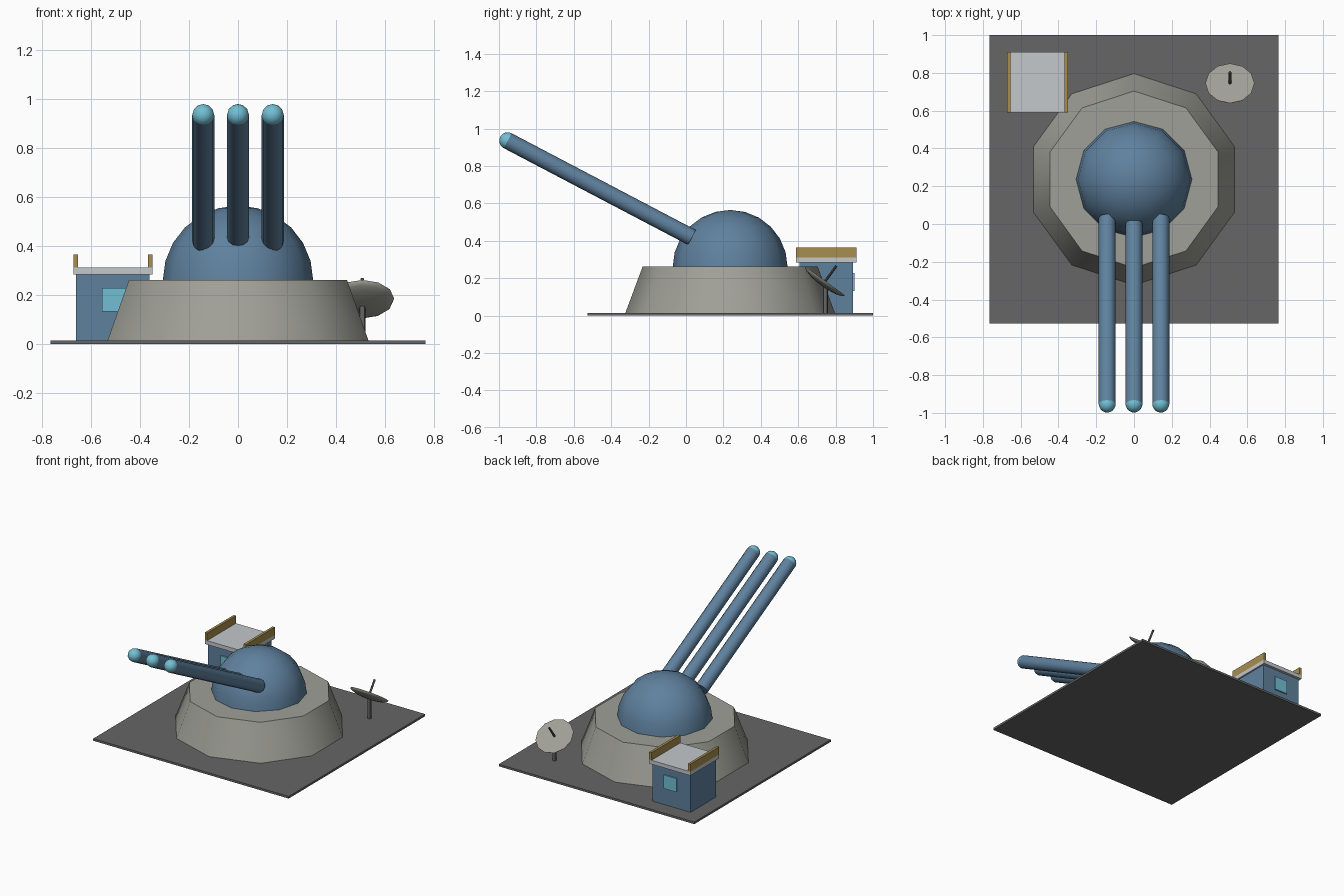
import bpy, bmesh
from math import radians, cos, sin
from mathutils import Vector, Matrix

cube = bpy.data.objects.get("Cube")
if cube:
    bpy.data.objects.remove(cube, do_unlink=True)


def material(name, hex_code):
    srgb = [int(hex_code[i:i + 2], 16) / 255 for i in (0, 2, 4)]
    rgb = [c / 12.92 if c < 0.04 else ((c + 0.055) / 1.055) ** 2.4 for c in srgb]
    m = bpy.data.materials.new(name)
    m.use_nodes = True
    m.diffuse_color = (*rgb, 1)
    m.node_tree.nodes["Principled BSDF"].inputs["Base Color"].default_value = (*rgb, 1)
    return m


STEEL = material("steel blue", "5f819e")
CYAN = material("pale cyan", "72bfd4")
CONCRETE = material("warm concrete", "a0a098")
ASPHALT = material("dark ground", "666666")
ROOF = material("light roof grey", "c4c8cc")
GOLD = material("ochre trim", "a88d50")
METAL = material("dark metal", "4a4a4a")


def add(name, bm, mat, matrix=Matrix(), smooth=None):
    mesh = bpy.data.meshes.new(name)
    bmesh.ops.recalc_face_normals(bm, faces=bm.faces)
    bm.to_mesh(mesh)
    bm.free()
    mesh.materials.append(mat)
    obj = bpy.data.objects.new(name, mesh)
    bpy.context.collection.objects.link(obj)
    obj.matrix_world = matrix
    if smooth:
        bpy.ops.object.select_all(action="DESELECT")
        obj.select_set(True)
        bpy.context.view_layer.objects.active = obj
        bpy.ops.object.shade_smooth_by_angle(angle=radians(smooth))
    return obj


def box(name, center, size, mat):
    bm = bmesh.new()
    bmesh.ops.create_cube(bm, size=1)
    bmesh.ops.scale(bm, vec=size, verts=bm.verts)
    return add(name, bm, mat, Matrix.Translation(center))


def rod(name, start, end, r1, r2, sides, mat):
    start, end = Vector(start), Vector(end)
    axis = end - start
    bm = bmesh.new()
    bmesh.ops.create_cone(bm, cap_ends=True, segments=sides, radius1=r1,
                          radius2=r2, depth=axis.length)
    turn = Vector((0, 0, 1)).rotation_difference(axis).to_matrix().to_4x4()
    return add(name, bm, mat, Matrix.Translation((start + end) / 2) @ turn, 45)


def half_sphere(name, center, radius, height, mat, tilt=0, rings=12):
    """Upper (or, with negative height, lower) half of a sphere, closed flat."""
    bm = bmesh.new()
    bmesh.ops.create_uvsphere(bm, u_segments=12, v_segments=rings, radius=radius)
    cut = bmesh.ops.bisect_plane(bm, geom=bm.verts[:] + bm.edges[:] + bm.faces[:],
                                 dist=1e-5, plane_co=(0, 0, 0), plane_no=(0, 0, 1),
                                 clear_inner=True)
    rim = [e for e in cut["geom_cut"] if isinstance(e, bmesh.types.BMEdge)]
    bmesh.ops.contextual_create(bm, geom=rim)
    bmesh.ops.scale(bm, vec=(1, 1, height / radius), verts=bm.verts)
    matrix = Matrix.Translation(center) @ Matrix.Rotation(tilt, 4, "X")
    return add(name, bm, mat, matrix, 45)


# Ground slab, sloped emplacement and dome
CY = 0.236
box("ground_slab", (0, 0.237, 0.0075), (1.53, 1.526, 0.015), ASPHALT)
rod("emplacement", (0, CY, 0.015), (0, CY, 0.262), 0.56, 0.468, 10, CONCRETE)
half_sphere("dome", (0, CY, 0.26), 0.307, 0.305, STEEL)

# Three raised barrels with glowing rounded tips
for label, x in (("right", -0.142), ("middle", 0), ("left", 0.142)):
    breech, muzzle = Vector((x, 0.032, 0.418)), Vector((x, -0.953, 0.935))
    rod(label + "_barrel", breech, muzzle, 0.045, 0.045, 12, STEEL)
    half_sphere(label + "_barrel_tip", muzzle, 0.045, 0.045, CYAN, radians(62.3))

# Guard house: walls, windows front and back, roof slab, two parapets
HX, HY = -0.511, 0.75
box("house_walls", (HX, HY, 0.15), (0.3, 0.285, 0.27), STEEL)
for label, side in (("front", -1), ("back", 1)):
    box(label + "_window", (HX + 0.005, HY + side * 0.147, 0.18), (0.1, 0.009, 0.096), CYAN)
box("house_roof", (HX, HY, 0.298), (0.322, 0.322, 0.028), ROOF)
for label, side in (("right", -1), ("left", 1)):
    box(label + "_parapet", (HX + side * 0.152, HY, 0.338), (0.018, 0.322, 0.055), GOLD)

# Tilted dish on a post, with a feed rod
TILT = radians(36)
dish = Vector((0.508, 0.745, 0.185))
facing = Vector((0, sin(TILT), cos(TILT)))
half_sphere("dish", dish, 0.13, -0.032, CONCRETE, -TILT)
rod("dish_feed", dish - facing * 0.01, dish + facing * 0.1, 0.007, 0.007, 8, METAL)
rod("dish_post", (0.508, 0.745, 0.015), (0.508, 0.745, 0.165), 0.013, 0.013, 8, ASPHALT)
